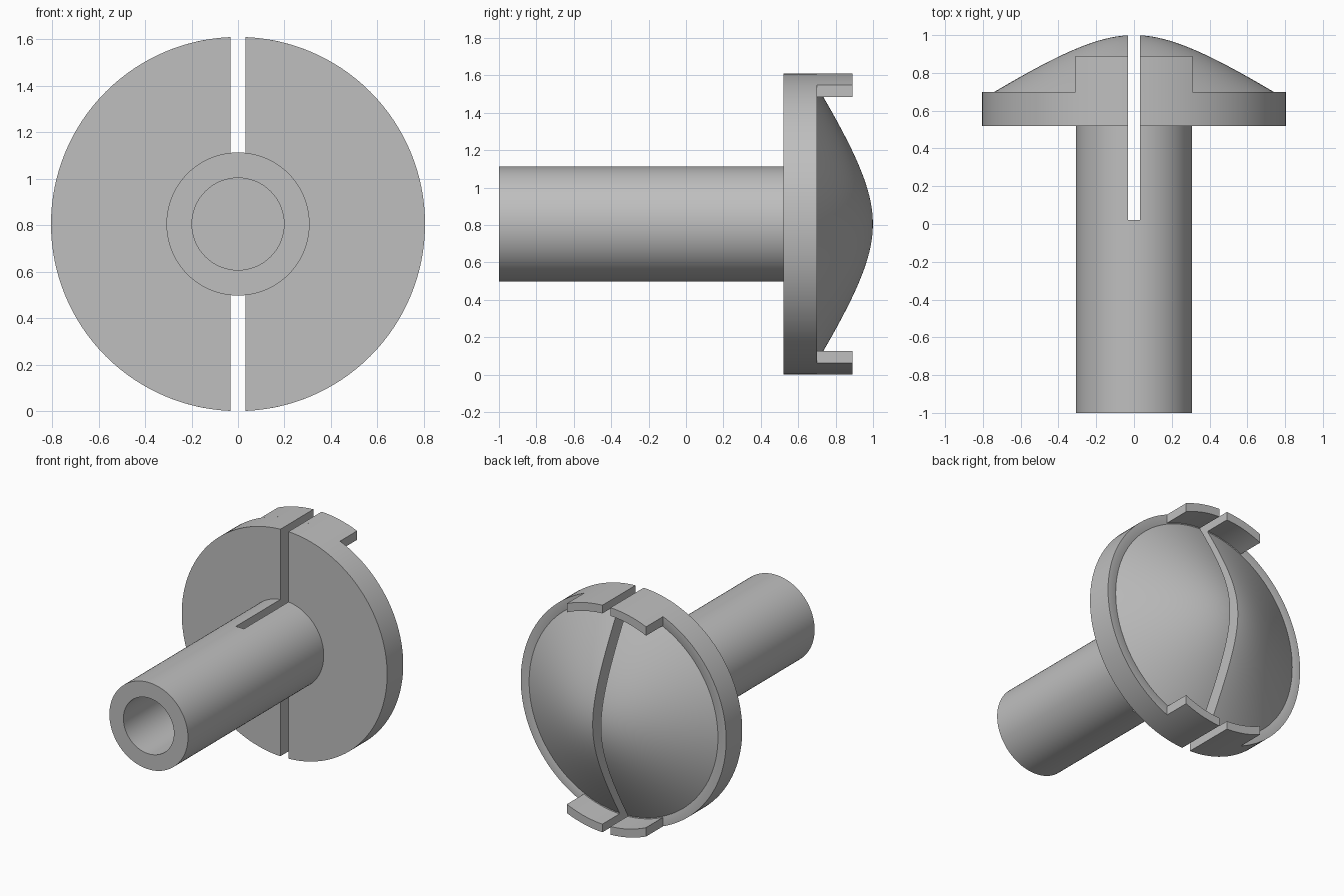
import bpy
import bmesh
import math
from mathutils import Matrix

if "Cube" in bpy.data.objects:
    bpy.data.objects.remove(bpy.data.objects["Cube"])

R = 0.805          # flange radius, also the height of the axis
SLOT = 0.032       # half width of the slot

grey = bpy.data.materials.new("plain_grey")
grey.use_nodes = True
colour = (0.52, 0.52, 0.52, 1)
grey.diffuse_color = colour
grey.node_tree.nodes["Principled BSDF"].inputs["Base Color"].default_value = colour


def make_object(name, bm):
    bmesh.ops.recalc_face_normals(bm, faces=bm.faces)
    mesh = bpy.data.meshes.new(name)
    bm.to_mesh(mesh)
    bm.free()
    mesh.materials.append(grey)
    obj = bpy.data.objects.new(name, mesh)
    bpy.context.collection.objects.link(obj)
    return obj


def select_only(obj):
    bpy.ops.object.select_all(action='DESELECT')
    obj.select_set(True)
    bpy.context.view_layer.objects.active = obj


def smooth(obj):
    select_only(obj)
    bpy.ops.object.shade_smooth_by_angle(angle=math.radians(25))


def dome_y(r):
    return 1.25 - math.sqrt(0.0625 + 0.44 * r * r)


# Turned body: blind bore, shaft, flange and domed head
profile = [(0, -0.1), (0.198, -0.1), (0.198, -1), (0.308, -1),
           (0.308, 0.52), (R, 0.52), (R, 0.70), (0.742, 0.70)]
steps = 24
profile += [(0.74 * (1 - i / steps), dome_y(0.74 * (1 - i / steps)))
            for i in range(steps + 1)]
bm = bmesh.new()
verts = [bm.verts.new((r, y, R)) for r, y in profile]
edges = [bm.edges.new(pair) for pair in zip(verts, verts[1:])]
bmesh.ops.spin(bm, geom=verts + edges, cent=(0, 0, R), axis=(0, 1, 0),
               angle=math.tau, steps=128)
bmesh.ops.remove_doubles(bm, verts=bm.verts, dist=0.0005)
body = make_object("slotted_head_and_shaft", bm)

# Slot through the head and into the shaft
bm = bmesh.new()
bmesh.ops.create_cube(bm, size=1, matrix=Matrix.Translation((0, 0.56, R))
                      @ Matrix.Diagonal((2 * SLOT, 1.08, 2, 1)))
cutter = make_object("slot_cutter", bm)
cutter.hide_render = True
cut = body.modifiers.new("slot", 'BOOLEAN')
cut.operation = 'DIFFERENCE'
cut.solver = 'EXACT'
cut.object = cutter
select_only(body)
bpy.ops.object.modifier_apply(modifier=cut.name)
bpy.data.objects.remove(cutter)
smooth(body)

# Four curved rim tabs beside the slot
for side, sx in (("left", 1), ("right", -1)):
    for level, sz in (("upper", 1), ("lower", -1)):
        bm = bmesh.new()
        xs = [SLOT + (0.31 - SLOT) * i / 10 for i in range(11)]
        outline = [(x, math.sqrt(R * R - x * x)) for x in xs]
        outline += [(x, math.sqrt(0.747 ** 2 - x * x)) for x in reversed(xs)]
        face = bm.faces.new([bm.verts.new((sx * x, 0.70, R + sz * z))
                             for x, z in outline])
        grown = bmesh.ops.extrude_face_region(bm, geom=[face])
        bmesh.ops.translate(bm, vec=(0, 0.19, 0), verts=[
            v for v in grown["geom"] if isinstance(v, bmesh.types.BMVert)])
        smooth(make_object(f"{level}_{side}_rim_tab", bm))
